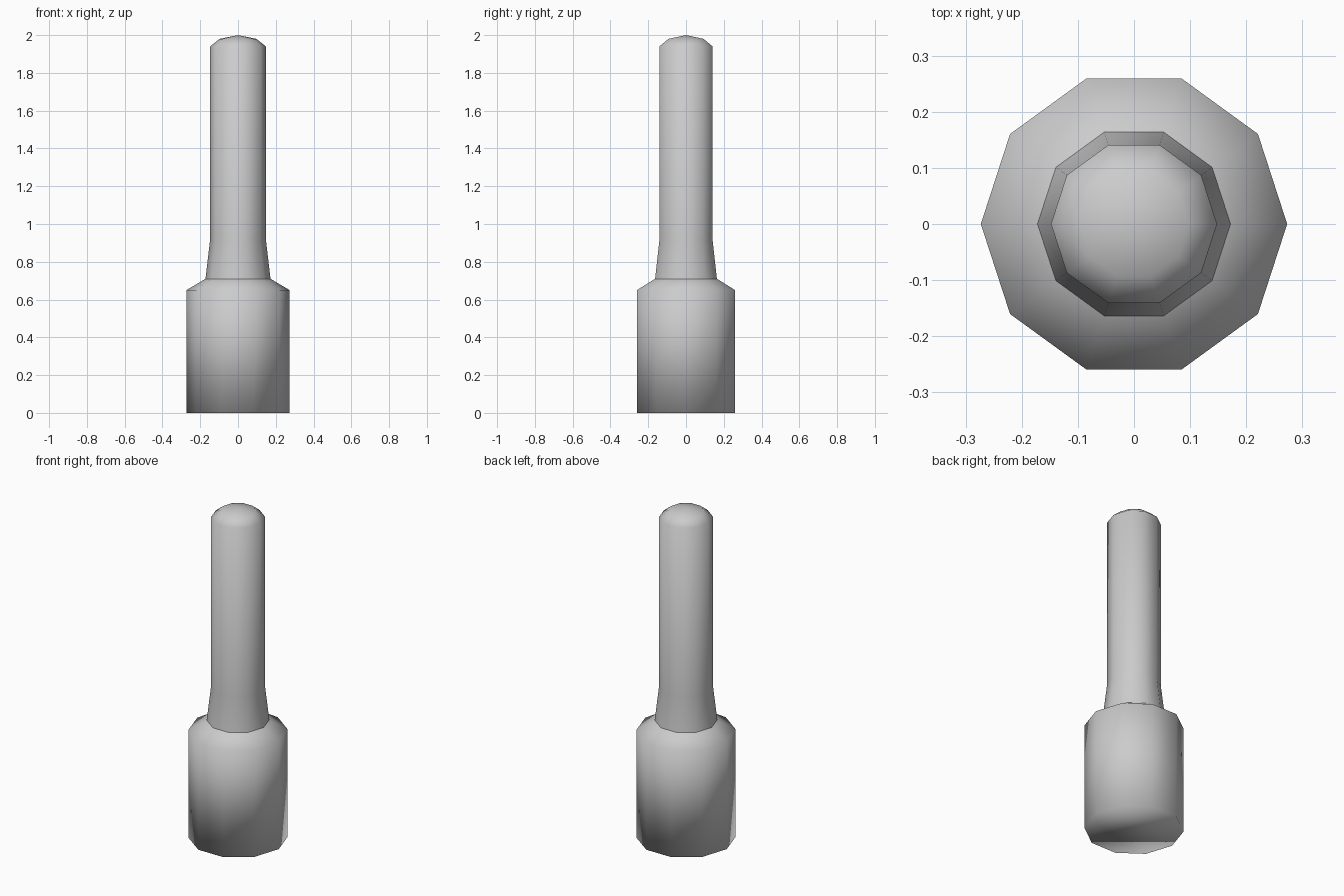
import bpy, bmesh, math

if "Cube" in bpy.data.objects:
    bpy.data.objects.remove(bpy.data.objects["Cube"])

SIDES = 10

grey = bpy.data.materials.new("light_grey")
grey.diffuse_color = (0.6, 0.6, 0.6, 1.0)
grey.use_nodes = True
grey.node_tree.nodes["Principled BSDF"].inputs["Base Color"].default_value = grey.diffuse_color


def lathe(name, profile, cap_bottom=False, apex=None):
    """Ten-sided turned part from (radius, height) points, optionally closed."""
    bm = bmesh.new()
    rings = []
    for r, z in profile:
        rings.append([bm.verts.new((r * math.cos(math.tau * i / SIDES),
                                    r * math.sin(math.tau * i / SIDES), z))
                      for i in range(SIDES)])
    for low, high in zip(rings, rings[1:]):
        for i in range(SIDES):
            j = (i + 1) % SIDES
            bm.faces.new((low[i], low[j], high[j], high[i]))
    if cap_bottom:
        bm.faces.new(rings[0][::-1])
    if apex is not None:
        tip = bm.verts.new((0, 0, apex))
        for i in range(SIDES):
            bm.faces.new((rings[-1][i], rings[-1][(i + 1) % SIDES], tip))
    for f in bm.faces:
        f.smooth = True
    mesh = bpy.data.meshes.new(name)
    bm.to_mesh(mesh)
    bm.free()
    mesh.materials.append(grey)
    obj = bpy.data.objects.new(name, mesh)
    bpy.context.collection.objects.link(obj)
    return obj


# Wide base with a chamfered shoulder, closed underneath
lathe("base", [(0.273, 0.0), (0.273, 0.65), (0.172, 0.71)], cap_bottom=True)

# Slim rod with a flared foot and a domed tip
lathe("rod", [(0.172, 0.71), (0.148, 0.915), (0.148, 1.94), (0.098, 1.98)], apex=2.0)
